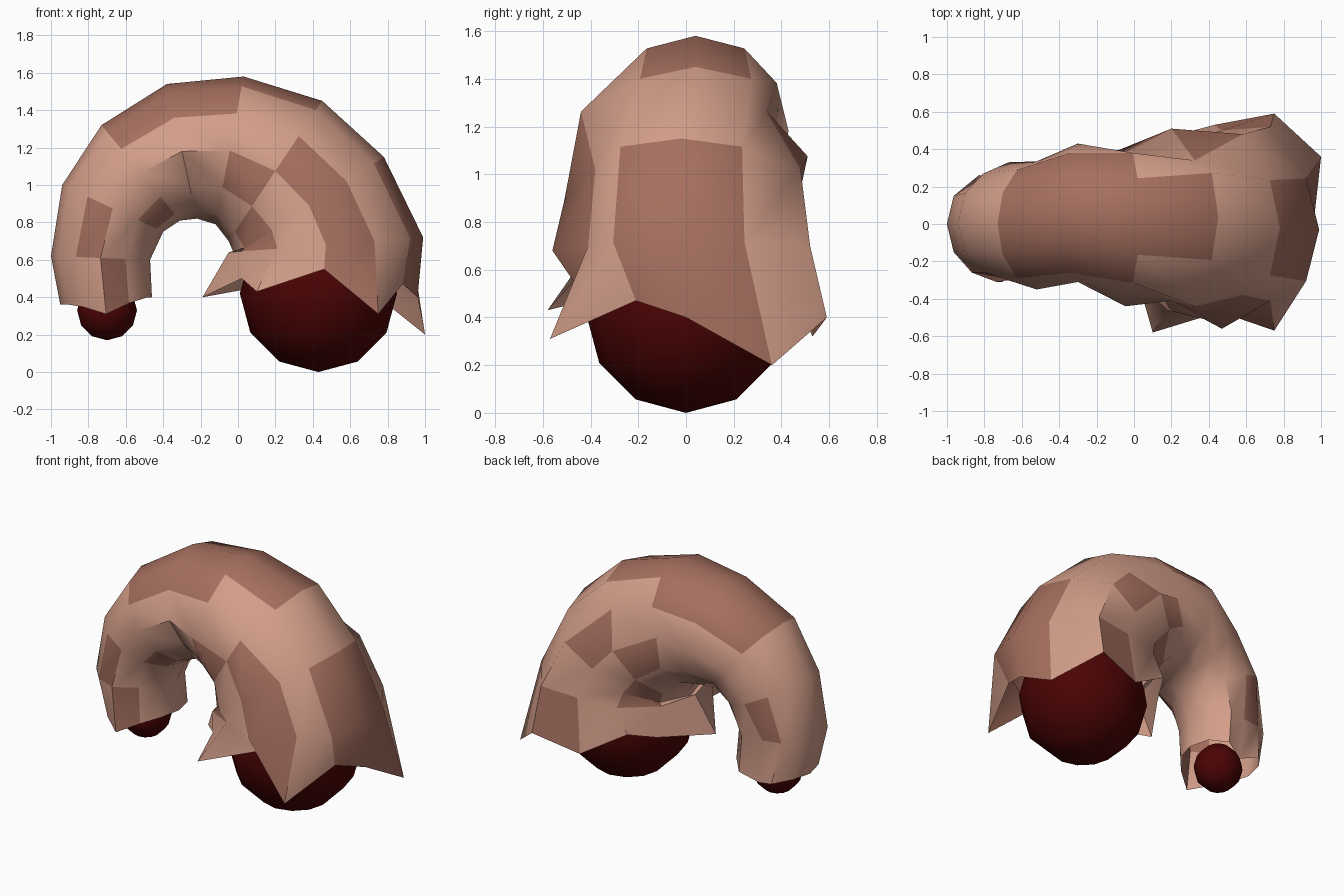
import bpy, bmesh
from math import sin, cos, pi, radians

cube = bpy.data.objects.get("Cube")
if cube:
    bpy.data.objects.remove(cube, do_unlink=True)


def make_material(name, rgb):
    mat = bpy.data.materials.new(name)
    mat.use_nodes = True
    mat.diffuse_color = (*rgb, 1)
    bsdf = next(n for n in mat.node_tree.nodes if n.type == "BSDF_PRINCIPLED")
    bsdf.inputs["Base Color"].default_value = (*rgb, 1)
    return mat


skin = make_material("light_skin", (.65, .34, .25))
patch = make_material("dark_skin_patch", (.38, .16, .115))
core = make_material("dark_red_core", (.07, .001, .001))

SIDES = 12

# Arch rings: outer x, outer z, inner x, inner z, centre y, half width
RINGS = [
    (-.95, .36, -.46, .4, .02, .28),
    (-1, .62, -.47, .6, 0, .3),
    (-.94, 1, -.4, .75, .01, .31),
    (-.73, 1.32, -.31, .81, 0, .335),
    (-.38, 1.54, -.22, .82, .06, .37),
    (.03, 1.58, -.12, .79, .04, .41),
    (.45, 1.45, -.05, .7, .04, .465),
    (.78, 1.15, -.02, .63, -.02, .51),
    (.99, .72, -.05, .64, -.03, .55),
]

# Flank points pushed in or out: ring -> {point round the tube: y}
FLANKS = {
    0: {3: -.31, 9: .22},
    1: {3: -.31, 4: -.21, 9: .23, 10: .21},
    2: {9: .33, 10: .27},
    3: {3: -.35},
    4: {4: -.22},
    5: {3: -.44, 9: .385, 10: .38},
    6: {2: -.44, 3: -.41, 9: .51, 10: .34},
    7: {2: -.38, 3: -.51, 9: .47, 10: .48},
    8: {2: -.41, 3: -.56, 4: -.42, 9: .5, 10: .52},
}

# Ragged flared rim, starting outside and going round by the front
RIM = [
    (.96, 0, .4), (.88, -.21, .47), (.75, -.57, .31), (.46, -.47, .55),
    (.1, -.58, .43), (.02, -.3, .5), (-.19, -.05, .4), (.03, .27, .44),
    (.13, .45, .5), (.43, .53, .32), (.75, .59, .4), (1, .36, .2),
]

# Darker faces: strip between rings -> segments round the tube
PATCHES = {
    0: {3},
    1: {2, 9},
    2: {4},
    3: {0, 1, 10, 11},
    4: {0, 1, 10, 11},
    5: {0, 11, 3, 8},
    6: {2, 4, 7, 9},
    7: {0, 11, 2, 4, 7},
    8: {0, 11, 2, 9},
}


def ring_points(flanks, ox, oz, ix, iz, cy, width):
    points = []
    for k in range(SIDES):
        a = 2 * pi * k / SIDES
        t = (1 + cos(a)) / 2
        y = flanks.get(k, cy - width * sin(a))
        points.append((ix + (ox - ix) * t, y, iz + (oz - iz) * t))
    return points


def finish(name, bm, materials, angle):
    bmesh.ops.recalc_face_normals(bm, faces=bm.faces)
    mesh = bpy.data.meshes.new(name)
    bm.to_mesh(mesh)
    bm.free()
    obj = bpy.data.objects.new(name, mesh)
    bpy.context.collection.objects.link(obj)
    for mat in materials:
        mesh.materials.append(mat)
    bpy.ops.object.select_all(action="DESELECT")
    obj.select_set(True)
    bpy.context.view_layer.objects.active = obj
    bpy.ops.object.shade_smooth_by_angle(angle=radians(angle))


# Arched tube, open at both ends
bm = bmesh.new()
loops = [ring_points(FLANKS[i], *r) for i, r in enumerate(RINGS)] + [RIM]
# Small end dips to a point at its front and back
loops[0] = [(x, y, z - .07 * sin(2 * pi * k / SIDES) ** 8)
            for k, (x, y, z) in enumerate(loops[0])]
verts = [[bm.verts.new(p) for p in loop] for loop in loops]
for i, (a, b) in enumerate(zip(verts, verts[1:])):
    for k in range(SIDES):
        n = (k + 1) % SIDES
        face = bm.faces.new((a[k], a[n], b[n], b[k]))
        face.material_index = int(k in PATCHES[i])
finish("arched_tube", bm, [skin, patch], 40)


# Balls seated in the two openings
def ball(name, location, radius):
    bm = bmesh.new()
    bmesh.ops.create_uvsphere(bm, u_segments=SIDES, v_segments=SIDES // 2, radius=radius)
    bmesh.ops.translate(bm, verts=bm.verts, vec=location)
    finish(name, bm, [core], 60)


ball("large_end_ball", (.43, 0, .42), .42)
ball("small_end_ball", (-.7, .01, .33), .16)
